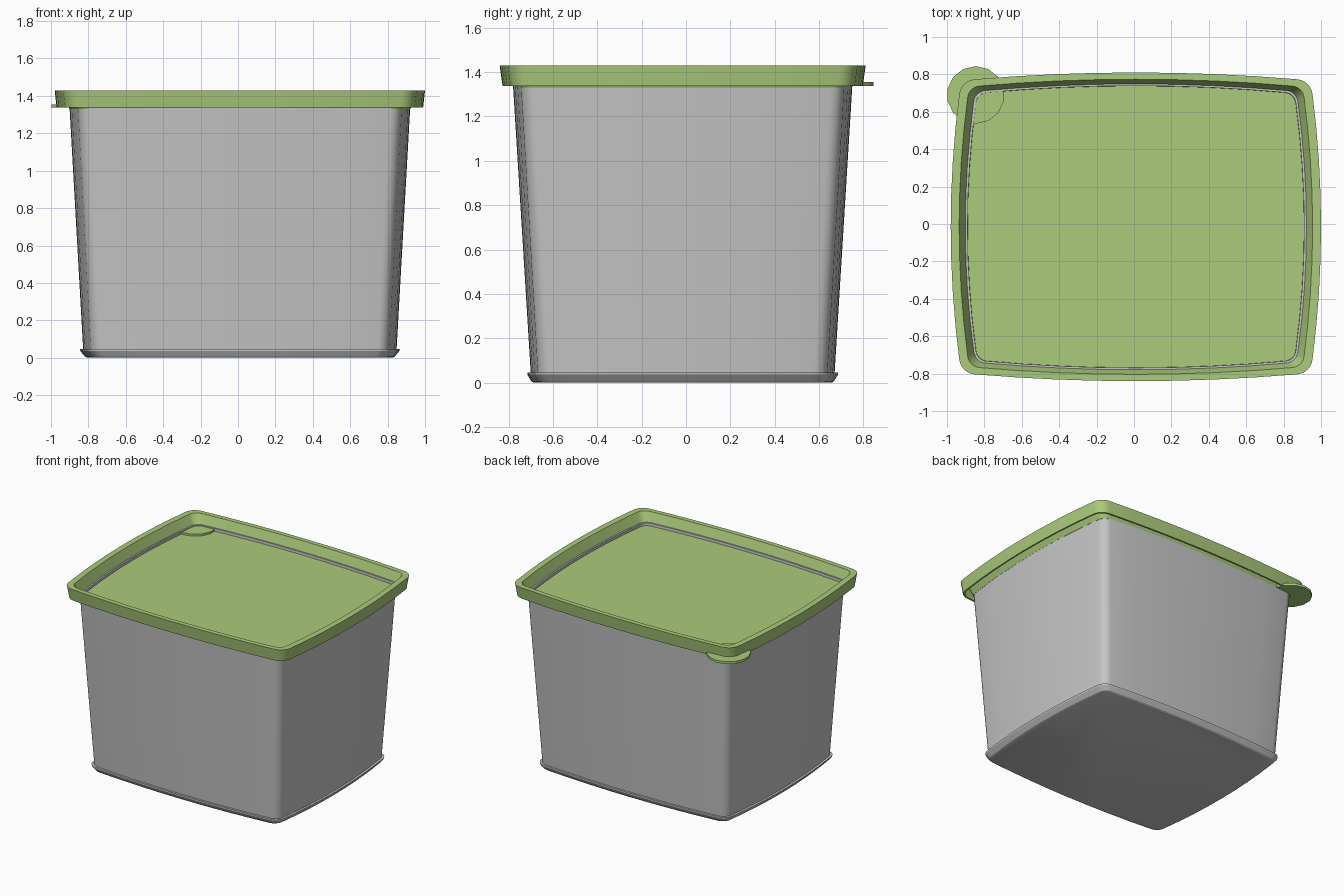
import bpy, bmesh, math

if "Cube" in bpy.data.objects:
    bpy.data.objects.remove(bpy.data.objects["Cube"])

CX, CY = 0.01, -0.015          # centre of the box (the tab shifts the overall bounds)
SIDE, ARC = 8, 6               # segments per side and per corner


def material(name, rgb):
    m = bpy.data.materials.new(name)
    m.diffuse_color = (*rgb, 1)
    m.use_nodes = True
    m.node_tree.nodes["Principled BSDF"].inputs["Base Color"].default_value = m.diffuse_color
    return m


green = material("lid_green", (0.41, 0.60, 0.20))
grey = material("box_grey", (0.56, 0.56, 0.56))


def outline(w, h, bow, r):
    """Rounded rectangle with bowed sides: w, h are half sizes at mid-side."""
    quad = []
    tilt = math.radians(6)
    cx, cy = w - bow - r, h - bow * 0.8 - r
    arc = []
    for i in range(ARC + 1):
        a = tilt + (math.pi / 2 - 2 * tilt) * i / ARC
        arc.append((cx + r * math.cos(a), cy + r * math.sin(a)))
    (x0, y0), (x1, y1) = arc[0], arc[-1]
    half = SIDE // 2
    for i in range(half):                       # right side, going up
        t = i / half
        quad.append((w - (w - x0) * t * t, y0 * t))
    quad += arc
    for i in range(half - 1, -1, -1):           # top side, going left
        t = i / half
        quad.append((x1 * t, h - (h - y1) * t * t))
    left = [(-x, y) for x, y in reversed(quad[:-1])]
    top = quad + left
    return top + [(x, -y) for x, y in reversed(top[1:-1])]


def finish(bm, name, mat, angle):
    bmesh.ops.recalc_face_normals(bm, faces=bm.faces)
    me = bpy.data.meshes.new(name)
    bm.to_mesh(me)
    bm.free()
    me.materials.append(mat)
    ob = bpy.data.objects.new(name, me)
    bpy.context.collection.objects.link(ob)
    bpy.ops.object.select_all(action='DESELECT')
    ob.select_set(True)
    bpy.context.view_layer.objects.active = ob
    bpy.ops.object.shade_smooth_by_angle(angle=math.radians(angle))
    return ob


def stack(name, mat, rings):
    """Closed shell through a list of outlines (w, h, bow, radius, z)."""
    bm = bmesh.new()
    loops = [[bm.verts.new((CX + x, CY + y, z)) for x, y in outline(w, h, b, r)]
             for w, h, b, r, z in rings]
    for a, c in zip(loops, loops[1:]):
        n = len(a)
        for i in range(n):
            j = (i + 1) % n
            bm.faces.new((a[i], a[j], c[j], c[i]))
    bm.faces.new(loops[0])
    bm.faces.new(loops[-1])
    return finish(bm, name, mat, 25)


# Container: flared foot, tapered wall, then the inside wall and floor
stack("container", grey, [
    (0.815, 0.672, 0.040, 0.07, 0.000),
    (0.828, 0.682, 0.040, 0.07, 0.006),
    (0.853, 0.700, 0.040, 0.08, 0.036),
    (0.855, 0.700, 0.040, 0.08, 0.046),
    (0.838, 0.685, 0.040, 0.07, 0.046),
    (0.912, 0.766, 0.045, 0.07, 1.360),
    (0.900, 0.754, 0.045, 0.06, 1.360),
    (0.826, 0.673, 0.040, 0.06, 0.050),
])

# Lid: recessed panel, sloped inner wall, flat rim, skirt, hollow underside
stack("lid", green, [
    (0.906, 0.757, 0.045, 0.06, 1.340),
    (0.945, 0.789, 0.045, 0.07, 1.430),
    (0.990, 0.825, 0.045, 0.09, 1.430),
    (0.980, 0.812, 0.045, 0.09, 1.338),
    (0.968, 0.800, 0.045, 0.08, 1.338),
    (0.975, 0.810, 0.045, 0.08, 1.418),
    (0.951, 0.795, 0.045, 0.07, 1.418),
    (0.911, 0.762, 0.045, 0.06, 1.330),
])

# Finger tab at the back left corner
bm = bmesh.new()
r = bmesh.ops.create_cone(bm, cap_ends=True, segments=14, radius1=0.154,
                          radius2=0.154, depth=0.018)
bmesh.ops.translate(bm, verts=r["verts"], vec=(-0.846, 0.690, 1.346))
finish(bm, "lid_tab", green, 20)
